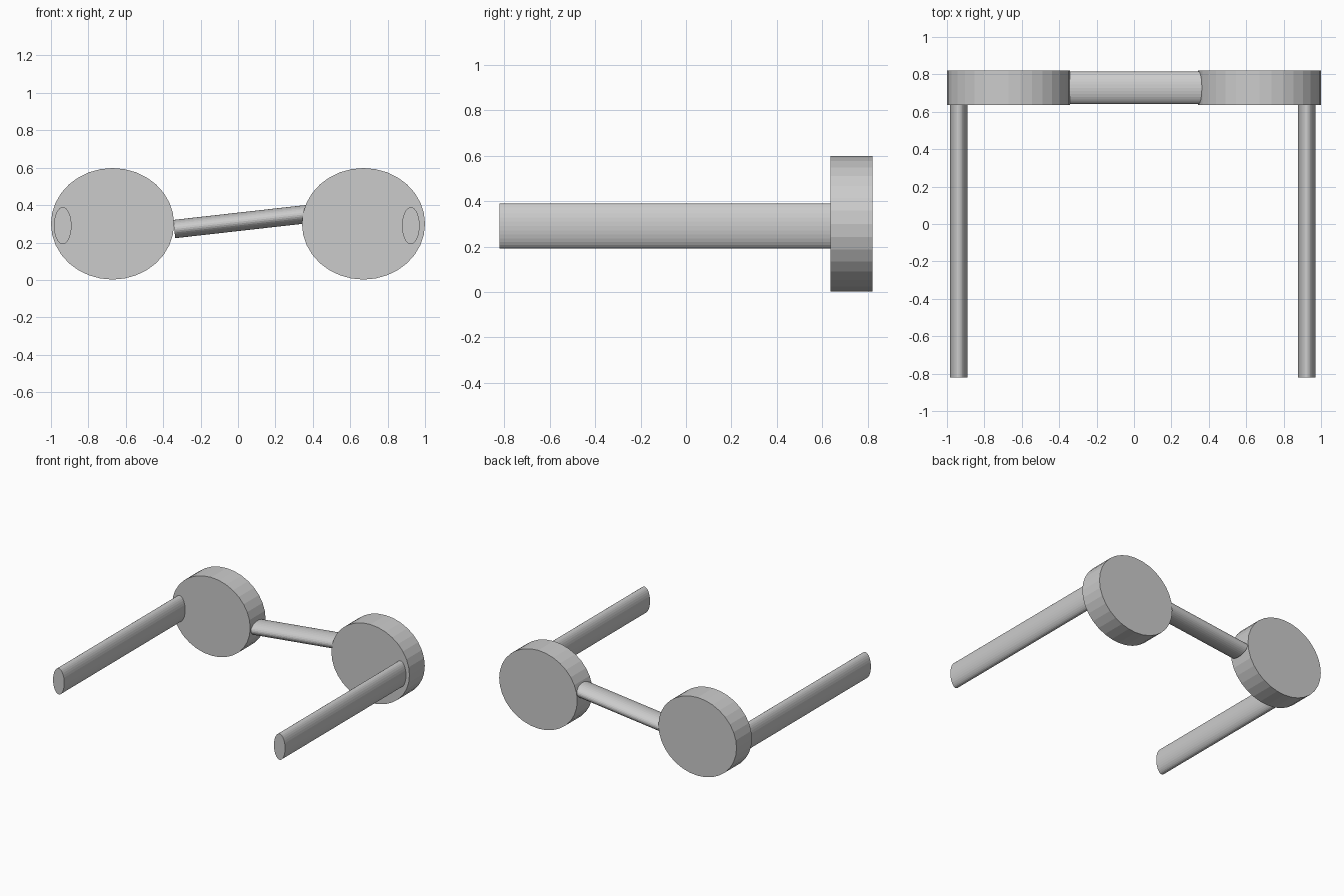
import bpy, math
from mathutils import Vector

if "Cube" in bpy.data.objects:
    bpy.data.objects.remove(bpy.data.objects["Cube"])


def rod(name, start, end, r_side, r_up):
    """Elliptical 32-sided cylinder between two points; r_up lies in the vertical plane."""
    start, end = Vector(start), Vector(end)
    axis = (end - start).normalized()
    side = axis.cross(Vector((0, 0, 1))).normalized()
    up = side.cross(axis)
    n = 32
    ring = [side * r_side * math.sin(2 * math.pi * i / n)
            + up * r_up * math.cos(2 * math.pi * i / n) for i in range(n)]
    verts = [start + p for p in ring] + [end + p for p in ring]
    faces = [(i, i + n, (i + 1) % n + n, (i + 1) % n) for i in range(n)]
    faces += [tuple(range(n)), tuple(reversed(range(n, 2 * n)))]
    mesh = bpy.data.meshes.new(name)
    mesh.from_pydata(verts, [], faces)
    mesh.update()
    obj = bpy.data.objects.new(name, mesh)
    bpy.context.collection.objects.link(obj)
    return obj


# Round lenses
for label, x in (("left", -0.671), ("right", 0.671)):
    rod(label + "_lens", (x, 0.635, 0.30), (x, 0.82, 0.30), 0.329, 0.298)

# Long side arms reaching the lens fronts
for label, x in (("left", -0.937), ("right", 0.924)):
    rod(label + "_arm", (x, -0.82, 0.29), (x, 0.64, 0.29), 0.047, 0.099)

# Slightly tilted bridge, running into the right lens
rod("bridge", (-0.341, 0.728, 0.272), (0.37, 0.728, 0.352), 0.087, 0.049)
